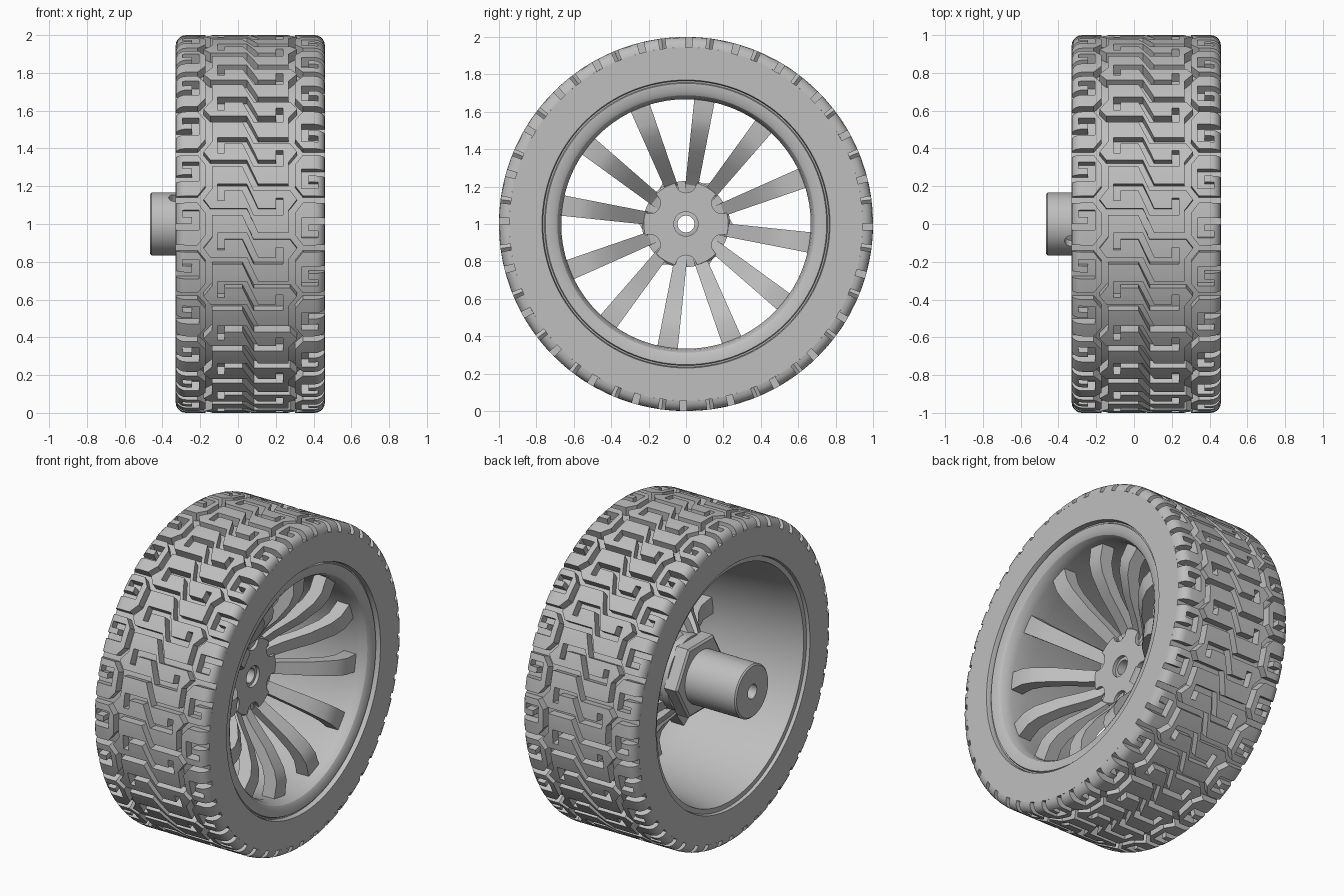
import bpy, bmesh, math
from mathutils import Vector, Matrix
from mathutils.geometry import delaunay_2d_cdt

if "Cube" in bpy.data.objects:
    bpy.data.objects.remove(bpy.data.objects["Cube"])

GREY = (0.52, 0.52, 0.52, 1)
mat = bpy.data.materials.new("plain grey")
mat.use_nodes = True
mat.diffuse_color = GREY
mat.node_tree.nodes["Principled BSDF"].inputs["Base Color"].default_value = GREY

MID, HALF = 0.065, 0.395        # tyre centre along the axle, half width
FLOOR = 0.945                   # groove floor radius
CORNER = 1 - FLOOR              # shoulder rounding
TILES = 24
P = math.tau / TILES            # tread pitch


def place(x, r, a):
    """Point at axle position x, radius r and angle a."""
    return Vector((x, -r * math.cos(a), 1 + r * math.sin(a)))


def finish(name, bm, angle=30):
    me = bpy.data.meshes.new(name)
    bm.to_mesh(me)
    bm.free()
    me.materials.append(mat)
    ob = bpy.data.objects.new(name, me)
    bpy.context.collection.objects.link(ob)
    bpy.ops.object.select_all(action='DESELECT')
    ob.select_set(True)
    bpy.context.view_layer.objects.active = ob
    bpy.ops.object.shade_smooth_by_angle(angle=math.radians(angle))
    return ob


def lathe(name, profile, seg=120, closed=True, shape=lambda r, a: r):
    """Revolve (x, radius) points round the axle."""
    bm = bmesh.new()
    rings = []
    for j in range(seg):
        a = math.tau * j / seg
        rings.append([bm.verts.new(place(x, shape(r, a), a)) for x, r in profile])
    n = len(profile)
    for j in range(seg):
        p, q = rings[j], rings[(j + 1) % seg]
        for i in range(n if closed else n - 1):
            k = (i + 1) % n
            bm.faces.new((p[i], p[k], q[k], q[i]))
    return finish(name, bm)


# ---- tread: grooves drawn on a flat tile, then wrapped round the tyre
U_FLAT = HALF - CORNER
U_MAX = U_FLAT + CORNER * math.pi / 2
Q = P / 4


def groove(points, width=0.036):
    """Mitred convex quads along a polyline."""
    pts = [Vector(p) for p in points]
    dirs = [(b - a).normalized() for a, b in zip(pts, pts[1:])]
    sides = []
    for i in range(len(pts)):
        d0, d1 = dirs[max(i - 1, 0)], dirs[min(i, len(dirs) - 1)]
        m = (d0 + d1).normalized()
        nrm = Vector((-m.y, m.x))
        sides.append(nrm * (width / 2 / max(m.dot(d0), 0.4)))
    return [[pts[i] - sides[i], pts[i + 1] - sides[i + 1],
             pts[i + 1] + sides[i + 1], pts[i] + sides[i]] for i in range(len(dirs))]


# shoulder separators, hexagon edge and hooked slot for one side
side_paths = [
    [(0.5, 2 * Q), (0.27, 2 * Q)],
    [(0.27, 2 * Q), (0.22, Q), (0.22, -Q), (0.27, -2 * Q)],
    [(0.5, 0.015), (0.29, 0.015), (0.29, -0.055), (0.36, -0.055)],
]
# centre step-shaped separator and long hooked slot
centre_paths = [
    [(-0.22, Q), (-0.03, Q), (0.03, -Q), (0.22, -Q)],
    [(-0.155, 1.9 * Q), (-0.155, 3 * Q), (-0.03, 3 * Q),
     (0.03, Q), (0.155, Q), (0.155, 2.1 * Q)],
]
paths = centre_paths + side_paths + [[(-u, -t) for u, t in p] for p in side_paths]
quads = []
for path in paths:
    for shift in (-P, 0, P):
        quads += groove([(u, t + shift) for u, t in path])


def in_groove(c):
    for q in quads:
        if all((q[i] - q[i - 1]).cross(c - q[i - 1]) > 0 for i in range(4)):
            return True
    return False


# constraint lines: groove outlines plus grid lines that follow the curvature
pts, edges = [], []


def line(a, b):
    edges.append((len(pts), len(pts) + 1))
    pts.extend((Vector(a), Vector(b)))


for q in quads:
    for i in range(4):
        line(q[i - 1], q[i])
STEPS = 5
for i in range(STEPS + 1):
    t = -P / 2 + P * i / STEPS
    line((-U_MAX, t), (U_MAX, t))
for i in range(6):
    u = U_FLAT + (U_MAX - U_FLAT) * i / 5
    for s in (-1, 1):
        line((s * u, -P / 2), (s * u, P / 2))

cv, _, cf, *_ = delaunay_2d_cdt(pts, edges, [], 0, 1e-5)
tile = []
for f in cf:
    c = sum((cv[i] for i in f), Vector((0, 0))) / len(f)
    if abs(c.x) < U_MAX and abs(c.y) < P / 2:
        tile.append((list(f), in_groove(c)))
land_edges = {(f[i - 1], f[i]) for f, low in tile if not low for i in range(len(f))}


def wrap(v, low, turn):
    bend = max(0, abs(v.x) - U_FLAT) / CORNER
    x = min(abs(v.x), U_FLAT) + CORNER * math.sin(bend)
    r = FLOOR if low else FLOOR + CORNER * math.cos(bend)
    return place(MID + math.copysign(x, v.x), r, v.y + turn)


bm = bmesh.new()
for k in range(TILES):
    cache = {}

    def vert(i, low):
        if (i, low) not in cache:
            cache[i, low] = bm.verts.new(wrap(cv[i], low, k * P))
        return cache[i, low]

    for f, low in tile:
        bm.faces.new([vert(i, low) for i in f])
        if low:
            for i in range(len(f)):
                a, b = f[i - 1], f[i]
                if (b, a) in land_edges:     # groove wall
                    bm.faces.new((vert(b, True), vert(a, True),
                                  vert(a, False), vert(b, False)))
bmesh.ops.remove_doubles(bm, verts=bm.verts, dist=1e-4)
finish("tyre_tread", bm, 25)

# ---- tyre sidewalls and rim
L, R = MID - HALF, MID + HALF
lathe("tyre_sidewalls", [(R, FLOOR), (R, 0.77), (R - 0.02, 0.765),
                         (L + 0.02, 0.765), (L, 0.77), (L, FLOOR)], closed=False)
lathe("rim", [(-0.31, 0.766), (0.43, 0.766), (0.43, 0.757), (0.44, 0.752),
              (0.438, 0.71), (0.425, 0.688), (0.4, 0.674), (0.36, 0.667),
              (0.25, 0.67), (-0.2, 0.715), (-0.31, 0.735)])

# ---- twelve dished spokes
spoke_path = [(0.08, 0.15), (0.09, 0.21), (0.15, 0.28), (0.26, 0.39),
              (0.34, 0.5), (0.365, 0.57), (0.36, 0.69)]
for k in range(12):
    turn = Matrix.Rotation(-math.tau * k / 12 - math.radians(8.5), 3, 'X')
    bm = bmesh.new()
    rings = []
    for x, r in spoke_path:
        w = 0.032 + 0.044 * (r - 0.15)
        ring = [(x, -w), (x, w), (x - 0.085, w), (x - 0.085, -w)]
        rings.append([bm.verts.new(Vector((0, 0, 1)) + turn @ Vector((px, -r, pz)))
                      for px, pz in ring])
    for p, q in zip(rings, rings[1:]):
        for i in range(4):
            bm.faces.new((p[i - 1], p[i], q[i], q[i - 1]))
    bm.faces.new(rings[0])
    bm.faces.new(rings[-1])
    bmesh.ops.recalc_face_normals(bm, faces=bm.faces)
    finish(f"spoke_{k + 1}", bm)


# ---- hub
def scallop(r, a):
    """Six round bites out of the hub edge."""
    if r < 0.2:
        return r
    d = a % (math.pi / 3) - math.pi / 6
    c, bite = 0.225, 0.058
    s = c * math.sin(d)
    if abs(s) < bite:
        return min(r, c * math.cos(d) - math.sqrt(bite * bite - s * s))
    return r


lathe("hub_face", [(0.05, 0.235), (0.095, 0.235), (0.105, 0.225),
                   (0.105, 0.065), (0.09, 0.065), (0.05, 0.065)], 240, shape=scallop)
lathe("hub_disc", [(-0.03, 0.23), (0.078, 0.23), (0.078, 0.05), (-0.03, 0.05)])
lathe("hex_nut", [(-0.11, 0.235), (-0.1, 0.25), (-0.02, 0.25),
                  (-0.02, 0.1), (-0.11, 0.1)], 6)
shaft = lathe("axle_shaft", [(-0.465, 0.158), (-0.457, 0.167), (0.04, 0.167),
                             (0.085, 0.062), (0.085, 0.045), (-0.465, 0.045)], 64)

# set screw hole bored into the shaft
a = math.radians(57)
bpy.ops.mesh.primitive_cylinder_add(
    vertices=24, radius=0.032, depth=0.1, location=place(-0.335, 0.16, a),
    rotation=Vector((0, -math.cos(a), math.sin(a))).to_track_quat('Z', 'Y').to_euler())
cutter = bpy.context.object
cutter.name = "screw_hole_cutter"
cutter.hide_render = True
mod = shaft.modifiers.new("screw_hole", 'BOOLEAN')
mod.operation = 'DIFFERENCE'
mod.object = cutter
bpy.context.view_layer.objects.active = shaft
bpy.ops.object.modifier_apply(modifier=mod.name)
bpy.data.objects.remove(cutter)
